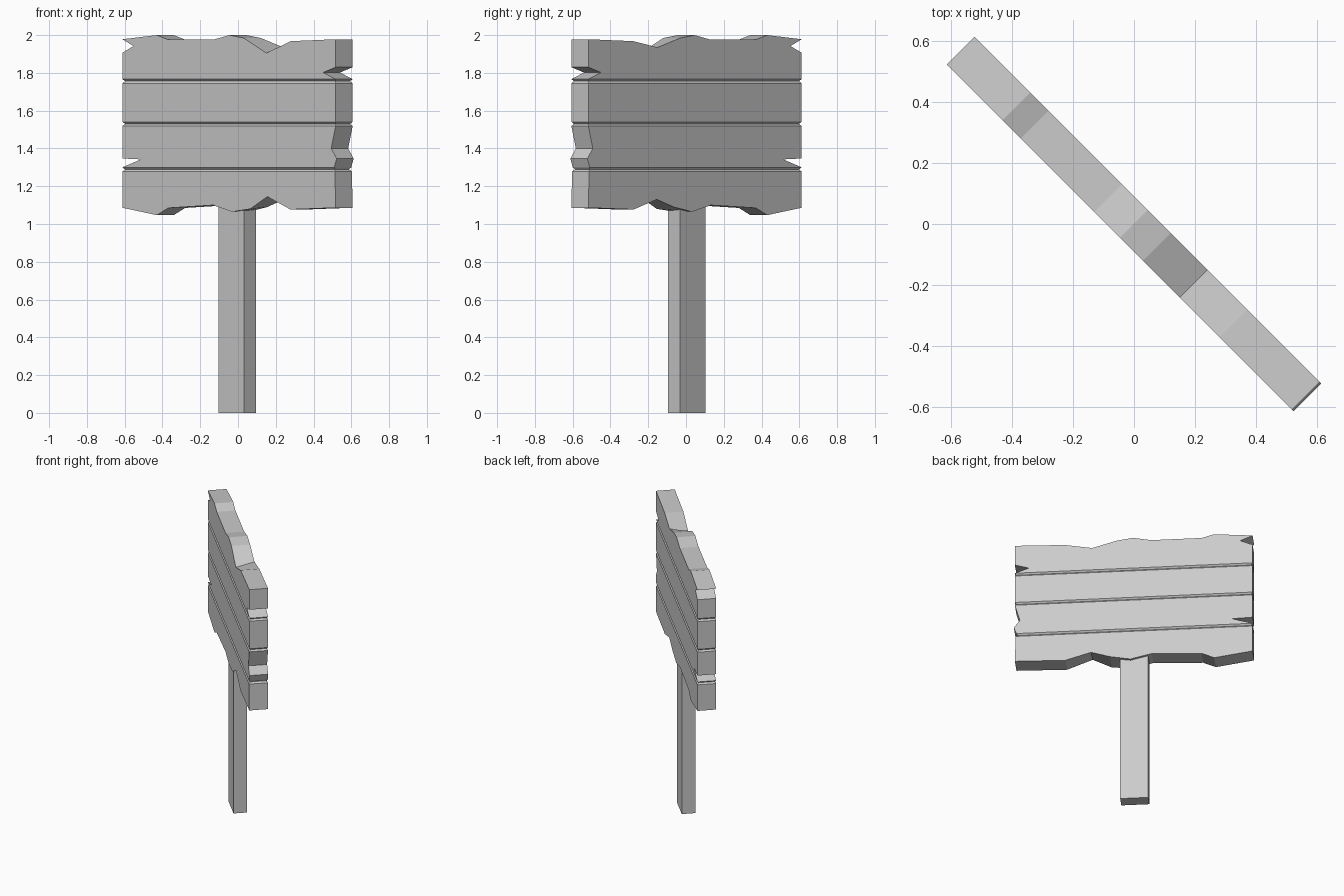
import bpy
import bmesh
import math

cube = bpy.data.objects.get("Cube")
if cube:
    bpy.data.objects.remove(cube)

GREY = 0.6
ROOT2 = math.sqrt(2)
TURN = -math.pi / 4          # the sign stands turned an eighth to one side
DEPTH = 0.045                # half board thickness, before ROOT2 scaling
GAP = 0.011                  # half groove height
GROOVES = [1.289, 1.530, 1.756]
L, R = -0.567, 0.562         # board ends

wood = bpy.data.materials.new("grey_wood")
wood.use_nodes = True
wood.diffuse_color = (GREY, GREY, GREY, 1)
wood.node_tree.nodes["Principled BSDF"].inputs["Base Color"].default_value = (GREY, GREY, GREY, 1)


def prism(name, outline, front, back, chamfer_levels=()):
    """Extrude an (s, z[, back z]) outline; taper flat faces at groove levels."""
    bm = bmesh.new()
    f = [bm.verts.new((p[0] * ROOT2, front * ROOT2, p[1])) for p in outline]
    b = [bm.verts.new((p[0] * ROOT2, back * ROOT2, p[-1])) for p in outline]
    bm.faces.new(f)
    bm.faces.new(b[::-1])
    n = len(f)
    for i in range(n):
        j = (i + 1) % n
        bm.faces.new((f[j], f[i], b[i], b[j]))
    bmesh.ops.recalc_face_normals(bm, faces=bm.faces[:])
    seams = [face for face in bm.faces
             if any(all(abs(v.co.z - z) < 1e-4 for v in face.verts) for z in chamfer_levels)]
    if seams:
        bmesh.ops.inset_individual(bm, faces=seams, thickness=GAP * 1.3, depth=GAP)
    mesh = bpy.data.meshes.new(name)
    bm.to_mesh(mesh)
    bm.free()
    mesh.materials.append(wood)
    obj = bpy.data.objects.new(name, mesh)
    obj.rotation_euler.z = TURN
    bpy.context.collection.objects.link(obj)
    return obj


# Ragged top and bottom edges, left to right
top_edge = [(L, 1.978), (-0.385, 2.0), (-0.325, 1.976), (-0.085, 1.976),
            (0.0, 2.0), (0.075, 1.985, 1.985), (0.195, 1.905, 1.935),
            (0.325, 1.968), (R, 1.978)]
bottom_edge = [(L, 1.086), (-0.385, 1.047), (-0.325, 1.085), (-0.088, 1.1),
               (0.013, 1.065), (0.11, 1.08, 1.09), (0.2, 1.145, 1.13),
               (0.322, 1.077), (R, 1.086)]

lo = [z - GAP for z in GROOVES]
hi = [z + GAP for z in GROOVES]

# Planks from bottom to top, outlines run counter-clockwise, with split ends
planks = {
    "bottom_plank": bottom_edge + [(R - 0.004, lo[0]), (L, lo[0])],
    "lower_plank": [(L, hi[0]), (R - 0.007, hi[0]), (R + 0.005, 1.347),
                    (0.538, 1.4), (R, lo[1]), (L, lo[1]),
                    (L, 1.347), (-0.47, 1.342)],
    "upper_plank": [(L, hi[1]), (R, hi[1]), (R, lo[2]), (L, lo[2])],
    "top_plank": [(L, hi[2]), (R, hi[2]), (0.495, 1.802), (R, 1.83)]
                 + top_edge[::-1] + [(-0.508, 1.942), (L, 1.907)],
}
for name, outline in planks.items():
    prism(name, outline, -DEPTH, DEPTH, lo + hi)

# Post, its top hidden within the bottom plank
prism("post", [(-0.07, 0), (0.063, 0), (0.063, 1.2), (-0.07, 1.2)], -0.0325, 0.0325)
